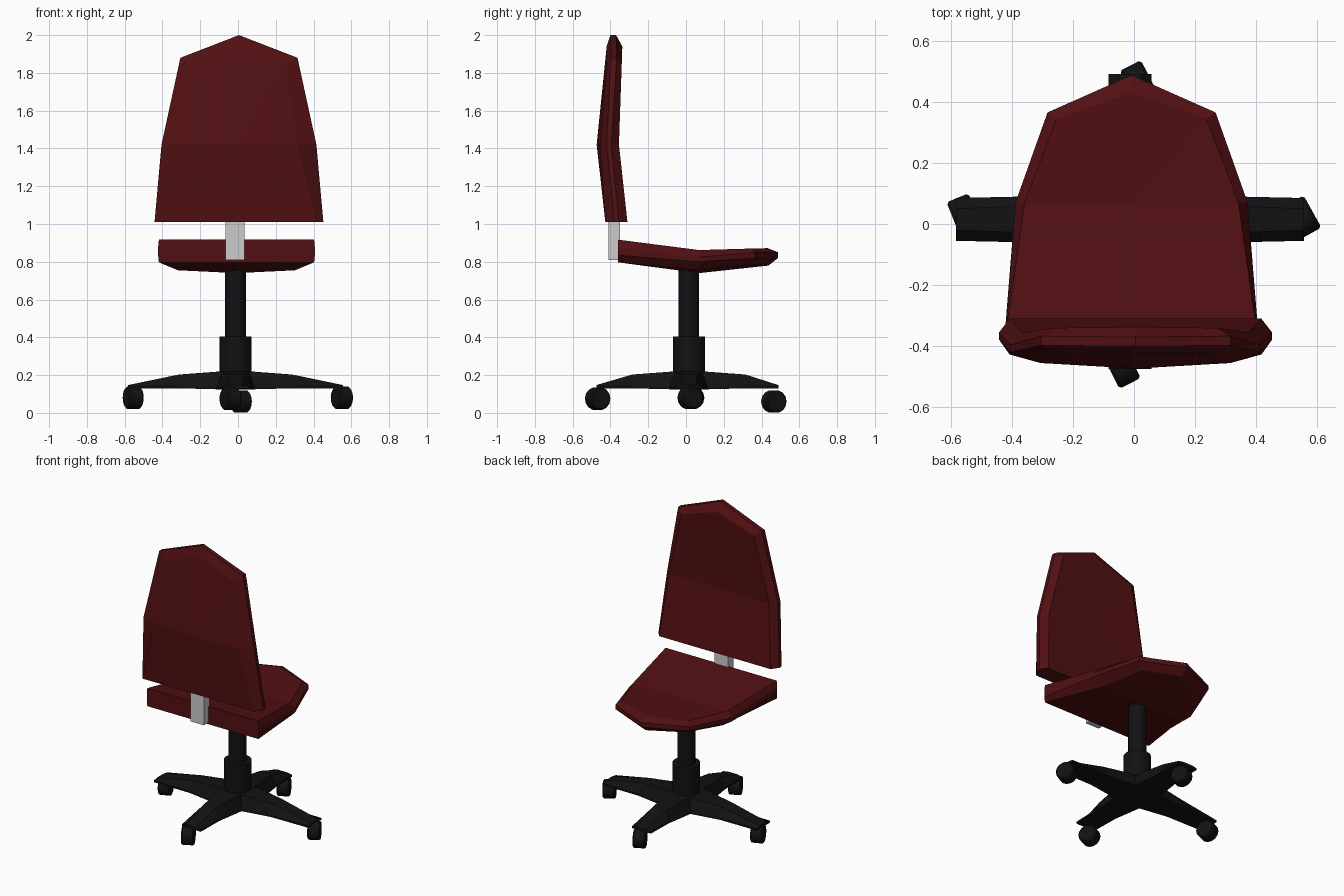
import bpy, bmesh, math
from mathutils import Vector, Matrix

if "Cube" in bpy.data.objects:
    bpy.data.objects.remove(bpy.data.objects["Cube"])


def material(name, rgb):
    m = bpy.data.materials.new(name)
    m.diffuse_color = (*rgb, 1)
    m.use_nodes = True
    m.node_tree.nodes["Principled BSDF"].inputs["Base Color"].default_value = m.diffuse_color
    return m


RED = material("dark_red_fabric", (0.085, 0.005, 0.006))
BLACK = material("black_plastic", (0.006, 0.006, 0.007))


def finish(name, bm, mat=None):
    bmesh.ops.remove_doubles(bm, verts=bm.verts, dist=1e-5)
    bmesh.ops.recalc_face_normals(bm, faces=bm.faces)
    me = bpy.data.meshes.new(name)
    bm.to_mesh(me)
    bm.free()
    ob = bpy.data.objects.new(name, me)
    bpy.context.collection.objects.link(ob)
    if mat:
        me.materials.append(mat)
    return ob


def pad(name, stations, mid_heights, to_world):
    """Cushion: stations are (along, half width, 4 heights, top inset, bottom inset)."""
    bm = bmesh.new()
    loops = []
    for k in range(4):
        left, right = [], []
        for i, (v, w, hs, it, ib) in enumerate(stations):
            inset = (it, 0, 0, ib)[k]
            if i == 3:
                left.append(bm.verts.new(to_world(0, v - inset, hs[k])))
            else:
                vv = v - inset * 0.7 if i == 2 else v
                left.append(bm.verts.new(to_world(-(w - inset), vv, hs[k])))
                right.append(bm.verts.new(to_world(w - inset, vv, hs[k])))
        loops.append(left + right[::-1])
    # bevelled rim
    for a, b in zip(loops, loops[1:]):
        for i in range(6):
            bm.faces.new((a[i], a[i + 1], b[i + 1], b[i]))
    # padded faces
    ends = []
    for loop, k, mid in ((loops[0], 0, mid_heights[0]), (loops[3], 3, mid_heights[1])):
        c0 = bm.verts.new(to_world(0, stations[0][0], stations[0][2][k]))
        c1 = bm.verts.new(to_world(0, stations[1][0], mid))
        ends.append(c0)
        l0, l1, l2, tip, r2, r1, r0 = loop
        for f in ((l0, l1, c1, c0), (c0, c1, r1, r0), (l1, l2, c1), (l2, tip, c1),
                  (tip, r2, c1), (r2, r1, c1)):
            bm.faces.new(f)
    # flat end
    bm.faces.new([l[0] for l in loops] + [ends[1]] + [l[6] for l in loops[::-1]] + [ends[0]])
    return finish(name, bm, RED)


pad("seat", [
    (-0.36, 0.415, (0.917, 0.875, 0.835, 0.797), 0.004, 0.004),
    (0.07, 0.38, (0.862, 0.825, 0.80, 0.755), 0.03, 0.07),
    (0.365, 0.275, (0.87, 0.848, 0.82, 0.785), 0.03, 0.05),
    (0.487, 0.0, (0.872, 0.85, 0.82, 0.78), 0.055, 0.05),
], (0.857, 0.74), lambda u, v, h: (u - 0.008, v, h))

pad("backrest", [
    (1.01, 0.447, (-0.31, -0.355, -0.378, -0.427), 0.035, 0.035),
    (1.42, 0.41, (-0.355, -0.395, -0.42, -0.455), 0.04, 0.10),
    (1.88, 0.31, (-0.34, -0.367, -0.397, -0.42), 0.04, 0.06),
    (2.0, 0.0, (-0.337, -0.37, -0.40, -0.42), 0.06, 0.06),
], (-0.363, -0.473), lambda u, v, h: (u + 0.005, h, v))

# back support bar
bm = bmesh.new()
bmesh.ops.create_cube(bm, size=1, matrix=Matrix.Translation((-0.015, -0.38, 0.925))
                      @ Matrix.Diagonal((0.10, 0.062, 0.23, 1)))
finish("back_support_bar", bm)

CX, CY = -0.013, 0.015


def cylinder(name, r, depth, matrix, segs=16, bevel=0):
    bm = bmesh.new()
    bmesh.ops.create_cone(bm, cap_ends=True, segments=segs, radius1=r, radius2=r,
                          depth=depth, matrix=matrix)
    if bevel:
        rims = [e for e in bm.edges if any(len(f.verts) > 4 for f in e.link_faces)]
        bmesh.ops.bevel(bm, geom=rims, offset=bevel, segments=1, affect='EDGES')
    ob = finish(name, bm, BLACK)
    for p in ob.data.polygons:
        p.use_smooth = len(p.vertices) == 4
    ob.data.set_sharp_from_angle(angle=math.radians(35))
    return ob


# gas column and its collar
cylinder("column", 0.055, 0.57, Matrix.Translation((CX, CY, 0.475)))
cylinder("column_collar", 0.085, 0.265, Matrix.Translation((CX, CY, 0.2725)))

# four-legged base: tapered legs meeting at the hub
bm = bmesh.new()
sections = [(0.0, 0.10, 0.07, 0.22, 0.125), (0.10, 0.10, 0.07, 0.218, 0.125),
            (0.30, 0.076, 0.045, 0.203, 0.13), (1.0, 0.07, 0.035, 0.147, 0.128)]
for i, reach in enumerate((0.57, 0.475, 0.57, 0.49)):
    rot = Matrix.Translation((CX, CY, 0)) @ Matrix.Rotation(math.radians(90 * i), 4, 'Z')
    rings = []
    for r, wb, wt, zt, zb in sections:
        r = min(r, reach)
        rings.append([bm.verts.new(rot @ Vector(p)) for p in
                      ((r, -wb, zb), (r, wb, zb), (r, wb, zb + 0.012),
                       (r, wt, zt), (r, -wt, zt), (r, -wb, zb + 0.012))])
    for a, b in zip(rings, rings[1:]):
        for j in range(6):
            bm.faces.new((a[j], a[(j + 1) % 6], b[(j + 1) % 6], b[j]))
    bm.faces.new(rings[0])
    bm.faces.new(rings[-1])
finish("base_legs", bm, BLACK)

# caster wheels, all swivelled the same way
for name, x, y, z, ang in (("left", -0.555, 0.03, 0.08, 22), ("right", 0.55, 0.022, 0.08, 29),
                           ("rear", 0.015, 0.465, 0.06, 27), ("front", -0.04, -0.468, 0.075, 27)):
    m = (Matrix.Translation((x, y, z)) @ Matrix.Rotation(math.radians(ang), 4, 'Z')
         @ Matrix.Rotation(math.radians(90), 4, 'Y'))
    cylinder("caster_" + name, 0.06, 0.078, m, 14, 0.008)
